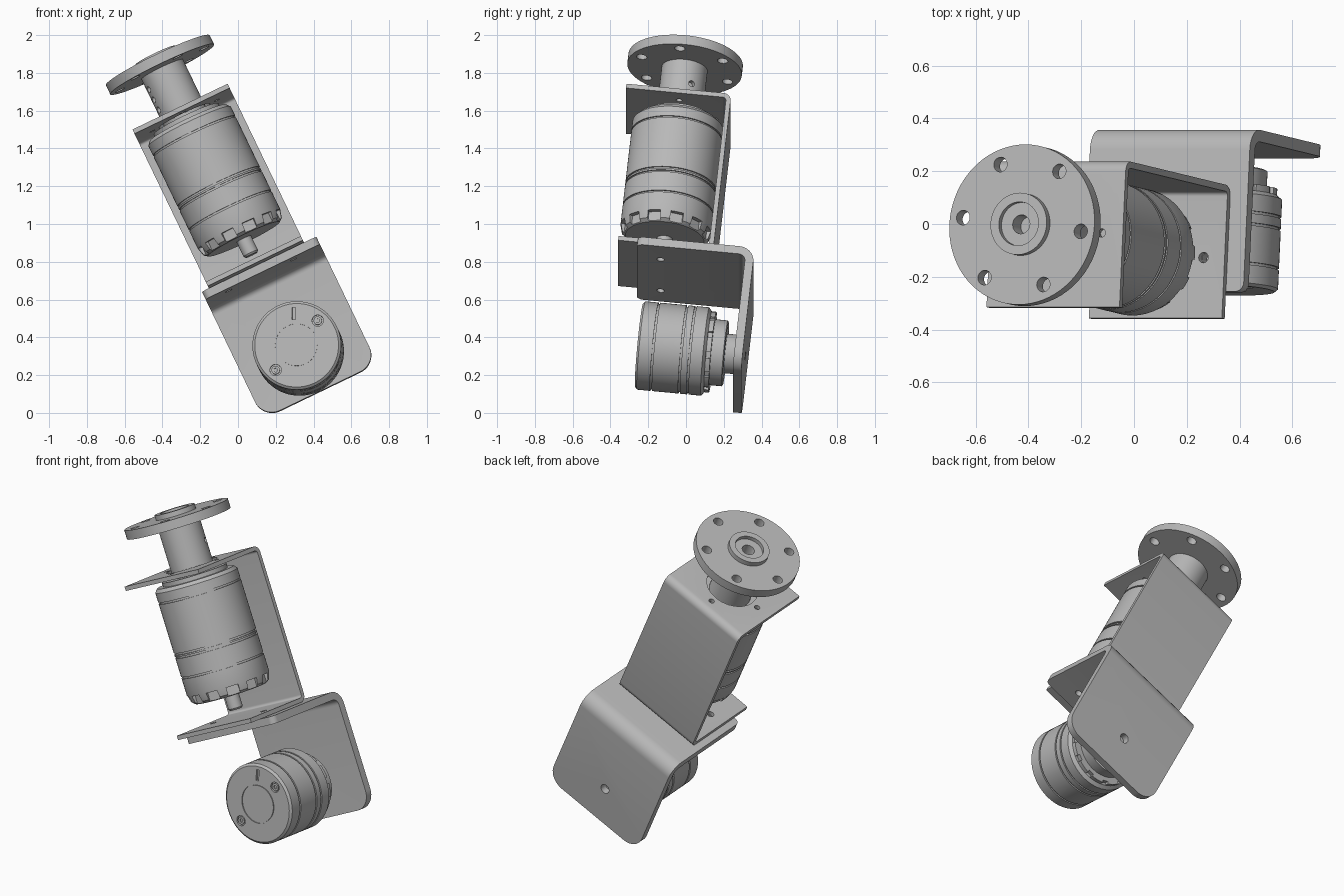
import bpy, bmesh, math
from mathutils import Matrix, Vector

cube = bpy.data.objects.get("Cube")
if cube:
    bpy.data.objects.remove(cube)

grey = bpy.data.materials.new("metal grey")
grey.use_nodes = True
grey.diffuse_color = (0.48, 0.48, 0.48, 1)
grey.node_tree.nodes["Principled BSDF"].inputs["Base Color"].default_value = grey.diffuse_color

# Local frame: x across the arm, y to the back, z along the arm
ARM_X, ARM_Y = 0.427, -0.197
LOW = Matrix.Translation((0.435, 0, 0.161)) @ Matrix.Rotation(-math.pi / 2, 4, 'X')
UP = Matrix.Translation((ARM_X, ARM_Y, 0))
parts = []


def finish(name, bm):
    bmesh.ops.recalc_face_normals(bm, faces=bm.faces)
    mesh = bpy.data.meshes.new(name)
    bm.to_mesh(mesh)
    bm.free()
    mesh.materials.append(grey)
    ob = bpy.data.objects.new(name, mesh)
    bpy.context.collection.objects.link(ob)
    parts.append(ob)
    return ob


def activate(ob):
    bpy.ops.object.select_all(action='DESELECT')
    ob.select_set(True)
    bpy.context.view_layer.objects.active = ob


def lathe(name, profile, place, segments=72):
    bm = bmesh.new()
    verts = [bm.verts.new((r, 0, h)) for r, h in profile]
    edges = [bm.edges.new(pair) for pair in zip(verts, verts[1:])]
    bmesh.ops.spin(bm, geom=verts + edges, cent=(0, 0, 0), axis=(0, 0, 1),
                   angle=2 * math.pi, steps=segments)
    bmesh.ops.remove_doubles(bm, verts=bm.verts, dist=1e-5)
    bm.transform(place)
    return finish(name, bm)


def sheet(name, path, x0, x1, thick, bend, corner):
    """Folded sheet: path holds (y, z) points on its middle surface."""
    bm = bmesh.new()
    rows = [[bm.verts.new((x, y, z)) for x in (x0, x1)] for y, z in path]
    for a, b in zip(rows, rows[1:]):
        bm.faces.new((a[0], a[1], b[1], b[0]))
    folds = [e for e in bm.edges if len(e.link_faces) == 2]
    bmesh.ops.bevel(bm, geom=folds, offset=bend, segments=7, profile=0.5, affect='EDGES')
    for end, radius in zip((path[0], path[-1]), corner):
        if radius:
            tips = [v for v in bm.verts if (v.co.yz - Vector(end)).length < 1e-4]
            bmesh.ops.bevel(bm, geom=tips, offset=radius, segments=10,
                            profile=0.5, affect='VERTICES')
    ob = finish(name, bm)
    mod = ob.modifiers.new("thickness", 'SOLIDIFY')
    mod.thickness, mod.offset = thick, 0
    activate(ob)
    bpy.ops.object.modifier_apply(modifier=mod.name)
    return ob


def peg(radius, depth, place):
    return lambda bm: bmesh.ops.create_cone(
        bm, cap_ends=True, segments=24, radius1=radius, radius2=radius,
        depth=depth, matrix=place)


def block(size, place):
    return lambda bm: bmesh.ops.create_cube(
        bm, size=1, matrix=place @ Matrix.Diagonal((*size, 1)))


def cut(ob, shapes):
    bm = bmesh.new()
    for shape in shapes:
        shape(bm)
    cutter = finish("cutter", bm)
    parts.remove(cutter)
    cutter.hide_render = True
    mod = ob.modifiers.new("cuts", 'BOOLEAN')
    mod.operation, mod.solver, mod.object = 'DIFFERENCE', 'EXACT', cutter
    activate(ob)
    bpy.ops.object.modifier_apply(modifier=mod.name)
    bpy.data.objects.remove(cutter)


def ring(place, count, radius, height, start=0):
    """Placements around an axis, local x pointing outwards."""
    for i in range(count):
        yield (place @ Matrix.Rotation(math.radians(start) + 2 * math.pi * i / count, 4, 'Z')
               @ Matrix.Translation((radius, 0, height)))


def groove(radius, height):
    w, d = 0.005, 0.008
    return [(radius, height - w), (radius - d, height - w),
            (radius - d, height + w), (radius, height + w)]


# Upper bracket: long back plate with a flange at each end
upper = sheet("upper_bracket", [(-0.48, 1.54), (0.066, 1.54), (0.066, 0.646), (-0.428, 0.646)],
              0.147, 0.706, 0.025, 0.03, (0, 0))
cut(upper, [peg(0.15, 0.1, UP @ Matrix.Translation((0, 0, 1.54)))]
    + [peg(0.016, 0.1, p) for p in ring(UP, 4, 0.19, 1.54)]
    + [peg(0.02, 0.1, p) for p in ring(UP, 2, 0.19, 0.646)])

# Lower bracket: thick angle plate with rounded corners
lower = sheet("lower_bracket", [(-0.323, 0.609), (0.278, 0.609), (0.278, -0.058)],
              0.106, 0.778, 0.045, 0.06, (0.035, 0.1))
cut(lower, [peg(0.02, 0.1, p) for p in ring(UP, 2, 0.19, 0.609)]
    + [peg(0.028, 0.1, LOW @ Matrix.Translation((0, 0, 0.28)))])

# Upper motor
R = 0.242
motor = lathe("upper_motor", [(0, 0.8), (0.21, 0.8), (0.23, 0.815), (R, 0.86)]
              + groove(R, 0.965) + groove(R, 1.085) + groove(R, 1.105) + groove(R, 1.405)
              + [(R, 1.465), (0.225, 1.485), (0.19, 1.485), (0.19, 1.51), (0, 1.51)], UP)
cut(motor, [block((0.06, 0.07, 0.09), p) for p in ring(UP, 12, 0.245, 0.81, 15)])
lathe("upper_motor_stub", [(0, 0.705), (0.035, 0.705), (0.042, 0.715), (0.042, 0.81), (0, 0.81)], UP, 32)

# Output shaft with mounting disc and recessed hub
disc = lathe("output_disc", [(0, 1.5), (0.122, 1.5), (0.122, 1.802), (0.305, 1.802), (0.305, 1.856),
                             (0.118, 1.856), (0.118, 1.885), (0.083, 1.885), (0.083, 1.862),
                             (0.036, 1.862), (0.036, 1.79), (0, 1.79)], UP)
side = Matrix.Rotation(math.pi / 2, 4, 'Y')
cut(disc, [peg(0.028, 0.2, p) for p in ring(UP, 6, 0.25, 1.83, -6)]
    + [peg(0.017, 0.05, p @ side) for h in (1.61, 1.67, 1.73) for p in ring(UP, 1, 0.12, h, 205)]
    + [peg(0.017, 0.05, p @ side) for p in ring(UP, 1, 0.12, 1.67, 25)])

# Lower motor, its axis running to the back
R = 0.235
motor = lathe("lower_motor", [(0, -0.266), (0.109, -0.266), (0.109, -0.26), (0.114, -0.26),
                              (0.114, -0.266), (0.222, -0.266), (R, -0.255)]
              + groove(R, -0.18) + groove(R, -0.03) + groove(R, 0.015)
              + [(R, 0.085), (0.215, 0.1), (0.215, 0.125), (0.175, 0.125),
                 (0.175, 0.19), (0.165, 0.195), (0, 0.195)], LOW)
slot = LOW @ Matrix.Translation((0.06, -0.159, -0.266)) @ Matrix.Rotation(math.radians(26), 4, 'Z')
cut(motor, [peg(0.03, 0.03, p) for p in ring(LOW, 2, 0.172, -0.266, -24)]
    + [block((0.018, 0.065, 0.03), slot)]
    + [block((0.03, 0.035, 0.03), p) for p in ring(LOW, 12, 0.215, 0.115)]
    + [peg(0.012, 0.03, p) for p in ring(LOW, 8, 0.14, 0.195)])
for i, p in enumerate(ring(LOW, 2, 0.172, -0.256, -24)):
    lathe(f"cap_screw_{i + 1}", [(0, 0), (0.01, 0), (0.01, -0.008), (0.022, -0.008), (0.022, 0.01), (0, 0.01)], p, 24)
lathe("lower_motor_shaft", [(0, 0.19), (0.105, 0.19), (0.105, 0.257), (0, 0.257)], LOW, 48)

# Tilt the whole arm into its pose
pose = Matrix.Rotation(math.radians(-25.7), 4, 'Y') @ Matrix.Rotation(math.radians(-6), 4, 'X')
for ob in parts:
    ob.data.transform(pose)
    activate(ob)
    bpy.ops.object.shade_smooth_by_angle(angle=math.radians(30))
